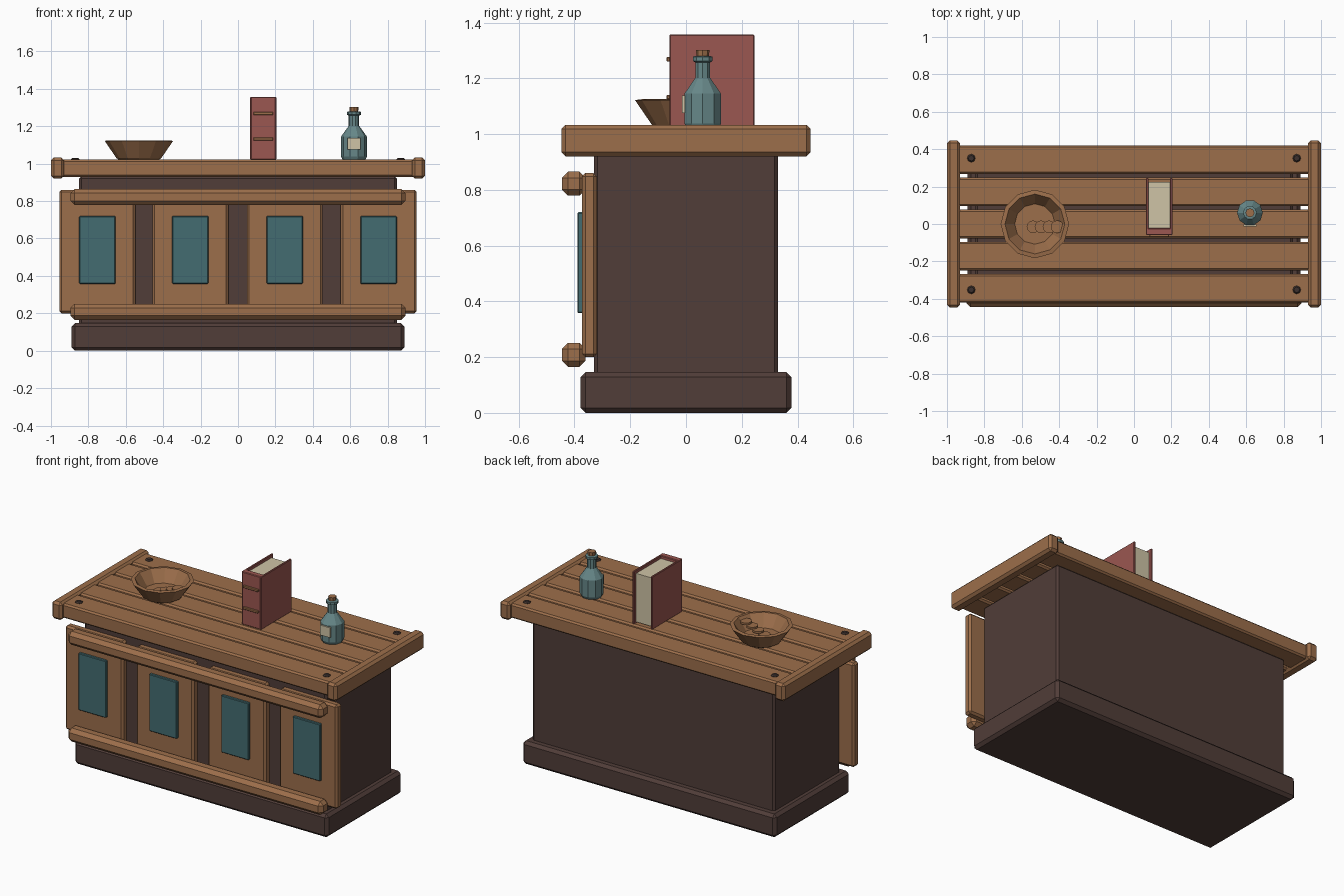
import bpy, bmesh, math

if "Cube" in bpy.data.objects:
    bpy.data.objects.remove(bpy.data.objects["Cube"])


def mat(name, r, g, b):
    m = bpy.data.materials.new(name)
    m.diffuse_color = (r, g, b, 1)
    m.use_nodes = True
    m.node_tree.nodes["Principled BSDF"].inputs["Base Color"].default_value = m.diffuse_color
    return m


WOOD = mat("warm_wood", 0.335, 0.158, 0.070)
DARK = mat("dark_wood", 0.082, 0.047, 0.040)
TEAL = mat("teal_panel", 0.057, 0.150, 0.165)
RED = mat("red_cover", 0.33, 0.095, 0.082)
PAGE = mat("cream_paper", 0.62, 0.55, 0.38)
GLASS = mat("blue_grey_glass", 0.135, 0.245, 0.250)
NAIL = mat("nail_iron", 0.045, 0.030, 0.026)


def finish(bm, name, material):
    bmesh.ops.recalc_face_normals(bm, faces=bm.faces)
    me = bpy.data.meshes.new(name)
    bm.to_mesh(me)
    bm.free()
    me.materials.append(material)
    ob = bpy.data.objects.new(name, me)
    bpy.context.collection.objects.link(ob)
    return ob


def box(name, x, y, z, material, bevel=0.0):
    """Box from (min, max) ranges with chamfered edges."""
    bm = bmesh.new()
    bmesh.ops.create_cube(bm, size=1)
    for v in bm.verts:
        for i, (lo, hi) in enumerate((x, y, z)):
            v.co[i] = (lo + hi) / 2 + v.co[i] * (hi - lo)
    if bevel:
        bmesh.ops.bevel(bm, geom=bm.edges[:], offset=bevel, segments=1,
                        affect='EDGES', profile=0.5)
    return finish(bm, name, material)


def lathe(name, cx, cy, profile, sides, material):
    """Closed faceted solid of revolution from (radius, z) rings."""
    bm = bmesh.new()
    rings = []
    for r, z in profile:
        rings.append([bm.verts.new((cx + r * math.cos(2 * math.pi * i / sides),
                                    cy + r * math.sin(2 * math.pi * i / sides), z))
                      for i in range(sides)])
    for a, b in zip(rings, rings[1:]):
        for i in range(sides):
            j = (i + 1) % sides
            bm.faces.new((a[i], a[j], b[j], b[i]))
    bm.faces.new(rings[0])
    bm.faces.new(rings[-1])
    return finish(bm, name, material)


# cabinet
box("plinth", (-0.89, 0.89), (-0.378, 0.378), (0, 0.147), DARK, 0.018)
box("cabinet_body", (-0.85, 0.85), (-0.33, 0.33), (0.13, 0.932), DARK, 0.012)

# counter top: planks, end caps, nails
for i in range(5):
    y = (i - 2) * 0.172
    box(f"top_plank_{i}", (-0.95, 0.95), (y - 0.077, y + 0.077), (0.93, 1.022), WOOD, 0.010)
for s, side in ((-1, "left"), (1, "right")):
    box(f"end_cap_{side}", tuple(sorted((s * 0.93, s * 1.0))), (-0.447, 0.447),
        (0.92, 1.033), WOOD, 0.015)
    for t in (-1, 1):
        lathe(f"nail_{side}_{t}", s * 0.87, t * 0.352,
              [(0.022, 1.01), (0.022, 1.024), (0.015, 1.031)], 8, NAIL)

# front boards with teal insets
for i, x in enumerate((-0.752, -0.255, 0.25, 0.752)):
    box(f"front_board_{i}", (x - 0.203, x + 0.203), (-0.373, -0.32), (0.2, 0.86), WOOD, 0.012)
    box(f"teal_inset_{i}", (x - 0.097, x + 0.097), (-0.39, -0.365), (0.358, 0.72), TEAL, 0.004)

# front rails
for name, z in (("upper_rail", 0.822), ("lower_rail", 0.208)):
    box(name, (-0.895, 0.895), (-0.445, -0.36), (z - 0.043, z + 0.043), WOOD, 0.022)

# bowl with coins
lathe("bowl", -0.53, 0, [(0.105, 1.02), (0.12, 1.03), (0.183, 1.122), (0.160, 1.125),
                         (0.108, 1.05)], 12, WOOD)
for i in range(4):
    z = 1.048 + i * 0.016
    lathe(f"coin_{i}", -0.54 + i * 0.043, -0.015, [(0.034, z), (0.034, z + 0.012)], 12, WOOD)

# standing book
box("book_cover_left", (0.065, 0.078), (-0.058, 0.245), (1.022, 1.357), RED, 0.003)
box("book_cover_right", (0.192, 0.205), (-0.058, 0.245), (1.022, 1.357), RED, 0.003)
box("book_spine", (0.068, 0.202), (-0.06, -0.022), (1.022, 1.357), RED, 0.004)
box("book_pages", (0.077, 0.193), (-0.03, 0.225), (1.03, 1.338), PAGE)
for i, z in enumerate((1.132, 1.268)):
    box(f"spine_band_{i}", (0.082, 0.188), (-0.07, -0.055), (z - 0.008, z + 0.008), WOOD, 0.003)

# bottle, cork, label
lathe("bottle", 0.62, 0.06, [(0.06, 1.02), (0.069, 1.038), (0.069, 1.145), (0.028, 1.202),
                             (0.028, 1.257), (0.037, 1.262), (0.037, 1.277), (0.03, 1.28)],
      10, GLASS)
lathe("cork", 0.62, 0.06, [(0.022, 1.27), (0.024, 1.302)], 8, WOOD)
box("bottle_label", (0.586, 0.655), (-0.014, -0.004), (1.075, 1.138), PAGE)
